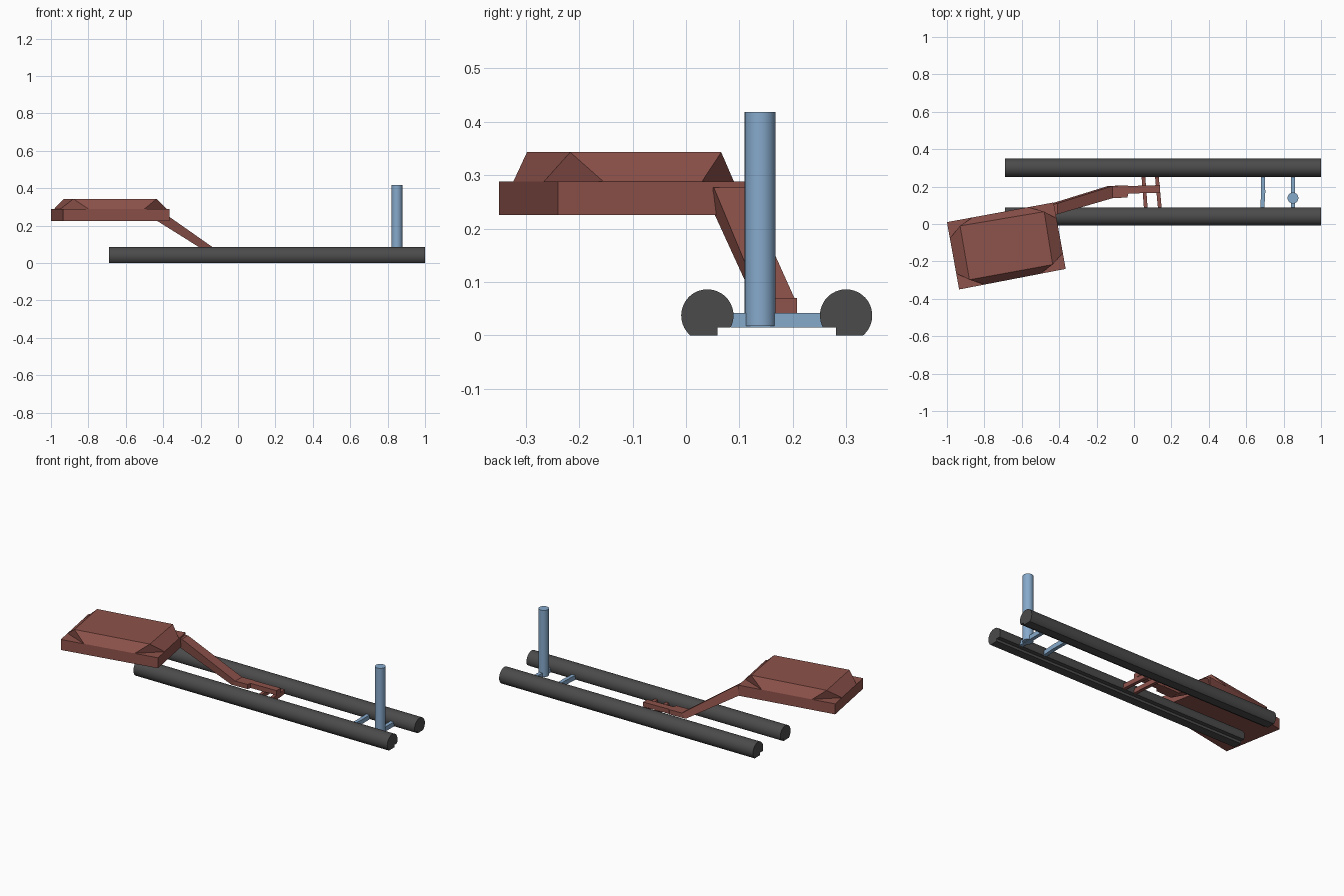
import bpy
import math
from mathutils import Vector

if "Cube" in bpy.data.objects:
    bpy.data.objects.remove(bpy.data.objects["Cube"])


def material(name, rgb):
    m = bpy.data.materials.new(name)
    m.diffuse_color = (*rgb, 1)
    m.use_nodes = True
    m.node_tree.nodes["Principled BSDF"].inputs["Base Color"].default_value = m.diffuse_color
    return m


BLACK = material("dark_rubber", (0.07, 0.07, 0.07))
BLUE = material("blue_paint", (0.24, 0.40, 0.60))
RED = material("red_brown_paint", (0.27, 0.085, 0.07))


def make(name, verts, faces, mat):
    mesh = bpy.data.meshes.new(name)
    mesh.from_pydata([tuple(v) for v in verts], [], faces)
    ob = bpy.data.objects.new(name, mesh)
    bpy.context.collection.objects.link(ob)
    mesh.materials.append(mat)
    return ob


def loft(name, rings, mat):
    # closed skin through rings that share one point count
    n = len(rings[0])
    faces = [tuple(reversed(range(n)))]
    for r in range(len(rings) - 1):
        a, b = r * n, (r + 1) * n
        faces += [(a + i, a + (i + 1) % n, b + (i + 1) % n, b + i) for i in range(n)]
    faces.append(tuple(range(len(rings) * n - n, len(rings) * n)))
    ob = make(name, [p for ring in rings for p in ring], faces, mat)
    bpy.context.view_layer.objects.active = ob
    ob.select_set(True)
    bpy.ops.object.mode_set(mode='EDIT')
    bpy.ops.mesh.select_all(action='SELECT')
    bpy.ops.mesh.normals_make_consistent(inside=False)
    bpy.ops.object.mode_set(mode='OBJECT')
    return ob


def smooth(ob):
    bpy.ops.object.select_all(action='DESELECT')
    ob.select_set(True)
    bpy.context.view_layer.objects.active = ob
    bpy.ops.object.shade_smooth_by_angle(angle=math.radians(30))


# Rails: round tubes with a flat foot and a step on the inner side
R, CZ, STEP = 0.049, 0.037, 0.015
start = math.asin((STEP - CZ) / R)
end = math.pi + math.asin(CZ / R)
profile = [(R * math.cos(t), CZ + R * math.sin(t))
           for t in (start + (end - start) * i / 36 for i in range(37))]
profile += [(0.019, 0.0), (0.019, STEP)]
for name, cy, side in (("front_rail", 0.04, 1), ("back_rail", 0.30, -1)):
    smooth(loft(name, [[(x, cy + side * y, z) for y, z in profile]
                       for x in (-0.69, 1.0)], BLACK))


# Crossbars joining the rails
def crossbar(name, points, width, mat):
    rings = [[(x - width / 2, y, 0.015), (x + width / 2, y, 0.015),
              (x + width / 2, y, 0.042), (x - width / 2, y, 0.042)] for x, y in points]
    loft(name, rings, mat)


crossbar("post_crossbar", [(0.85, 0.084), (0.85, 0.258)], 0.022, BLUE)
crossbar("blue_crossbar", [(0.686, 0.084), (0.691, 0.17), (0.689, 0.258)], 0.022, BLUE)
crossbar("arm_crossbar_left", [(0.063, 0.084), (0.05, 0.258)], 0.02, RED)
crossbar("arm_crossbar_right", [(0.138, 0.084), (0.122, 0.258)], 0.02, RED)

# Upright post
bpy.ops.mesh.primitive_cylinder_add(vertices=32, radius=0.029, depth=0.401,
                                    location=(0.85, 0.139, 0.2175))
post = bpy.context.object
post.name = "post"
post.data.materials.append(BLUE)
smooth(post)

# Arm: (x top, x bottom, y near, y far, z bottom, z top)
stations = [(0.14, 0.14, 0.167, 0.208, 0.042, 0.07),
            (-0.03, -0.03, 0.163, 0.203, 0.042, 0.07),
            (-0.035, -0.035, 0.142, 0.207, 0.042, 0.07),
            (-0.115, -0.14, 0.138, 0.203, 0.042, 0.07),
            (-0.41, -0.44, 0.052, 0.11, 0.23, 0.277),
            (-0.49, -0.49, 0.034, 0.09, 0.23, 0.277)]
loft("arm", [[(xb, y0, z0), (xb, y1, z0), (xt, y1, z1), (xt, y0, z1)]
             for xt, xb, y0, y1, z0, z1 in stations], RED)

# Turned plate at the end of the arm
base = [Vector(p) for p in ((-1.0, 0.01), (-0.935, -0.35), (-0.365, -0.24), (-0.43, 0.115))]
loft("plate", [[(*p, z) for p in base] for z in (0.225, 0.288)], RED)

# Raised lid: corners cut at the foot, running up to a smaller rectangle
crown = [(-0.93, -0.01), (-0.88, -0.298), (-0.435, -0.217), (-0.48, 0.066)]
foot = []
for i, p in enumerate(base):
    foot += [p.lerp(base[i - 1], 0.24), p.lerp(base[(i + 1) % 4], 0.24)]
verts = [(*p, 0.288) for p in foot] + [(*p, 0.343) for p in crown]
faces = [(8, 9, 10, 11), (7, 6, 5, 4, 3, 2, 1, 0)]
for i in range(4):
    j = (i + 1) % 4
    faces += [(2 * i, 2 * i + 1, 8 + i), (2 * i + 1, 2 * j, 8 + j, 8 + i)]
make("plate_lid", verts, faces, RED)
